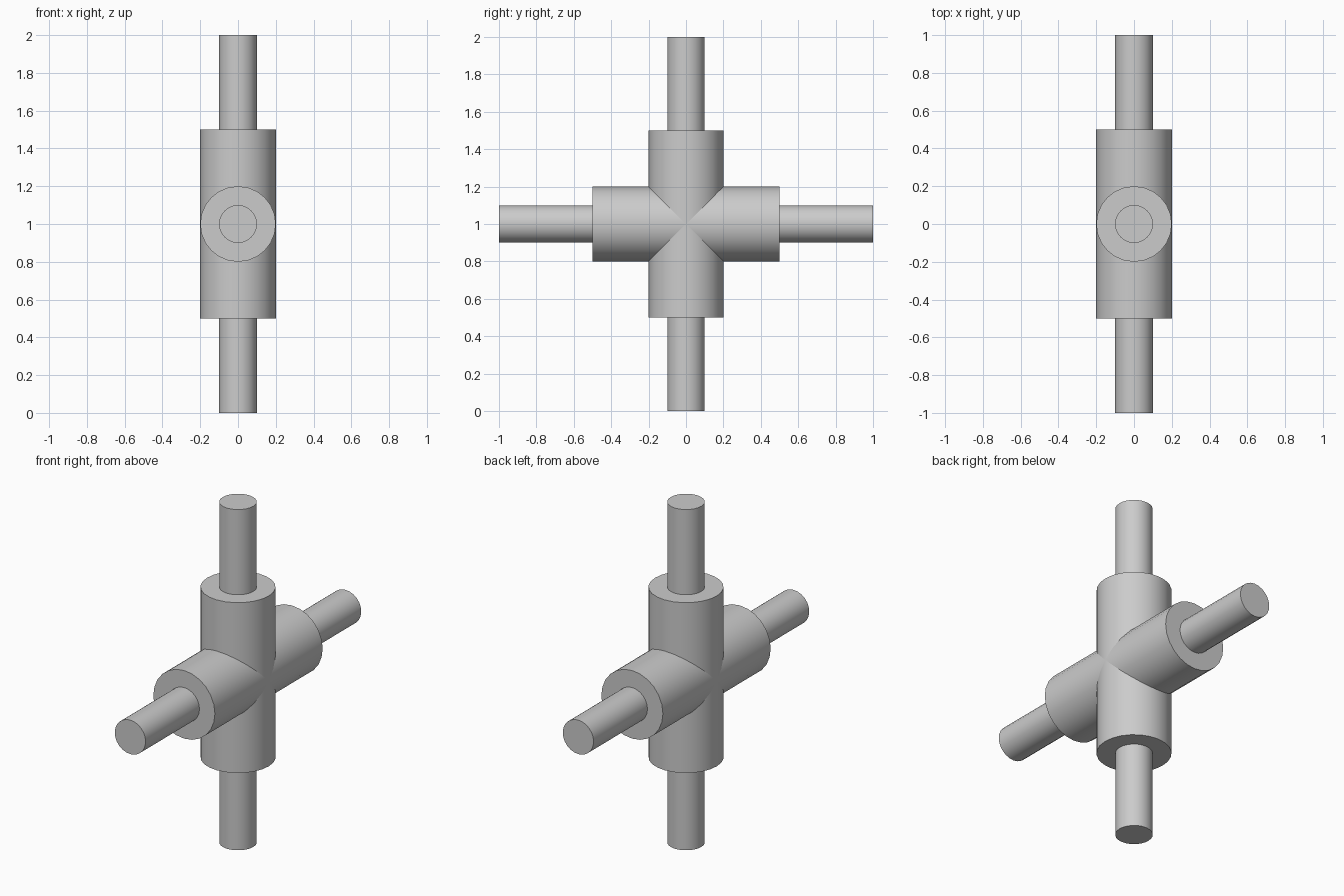
import bpy
import math

cube = bpy.data.objects.get("Cube")
if cube:
    bpy.data.objects.remove(cube, do_unlink=True)

SIDES = 24
CENTRE = (0, 0, 1)

grey = bpy.data.materials.new("plain_grey")
grey.use_nodes = True
colour = (0.6, 0.6, 0.6, 1)
grey.diffuse_color = colour
grey.node_tree.nodes["Principled BSDF"].inputs["Base Color"].default_value = colour


def cylinder(name, radius, length, tilt):
    """Capped cylinder through the centre, tilted about the x axis."""
    bpy.ops.mesh.primitive_cylinder_add(
        vertices=SIDES, radius=radius, depth=length,
        location=CENTRE, rotation=(tilt, 0, 0))
    part = bpy.context.object
    part.name = name
    part.data.materials.append(grey)
    bpy.ops.object.shade_smooth_by_angle(angle=math.radians(30))
    return part


# Thick sleeves cross in the middle, with a thin rod through each
for direction, tilt in (("upright", 0), ("level", math.pi / 2)):
    cylinder(direction + "_sleeve", 0.2, 1.0, tilt)
    cylinder(direction + "_rod", 0.1, 2.0, tilt)
